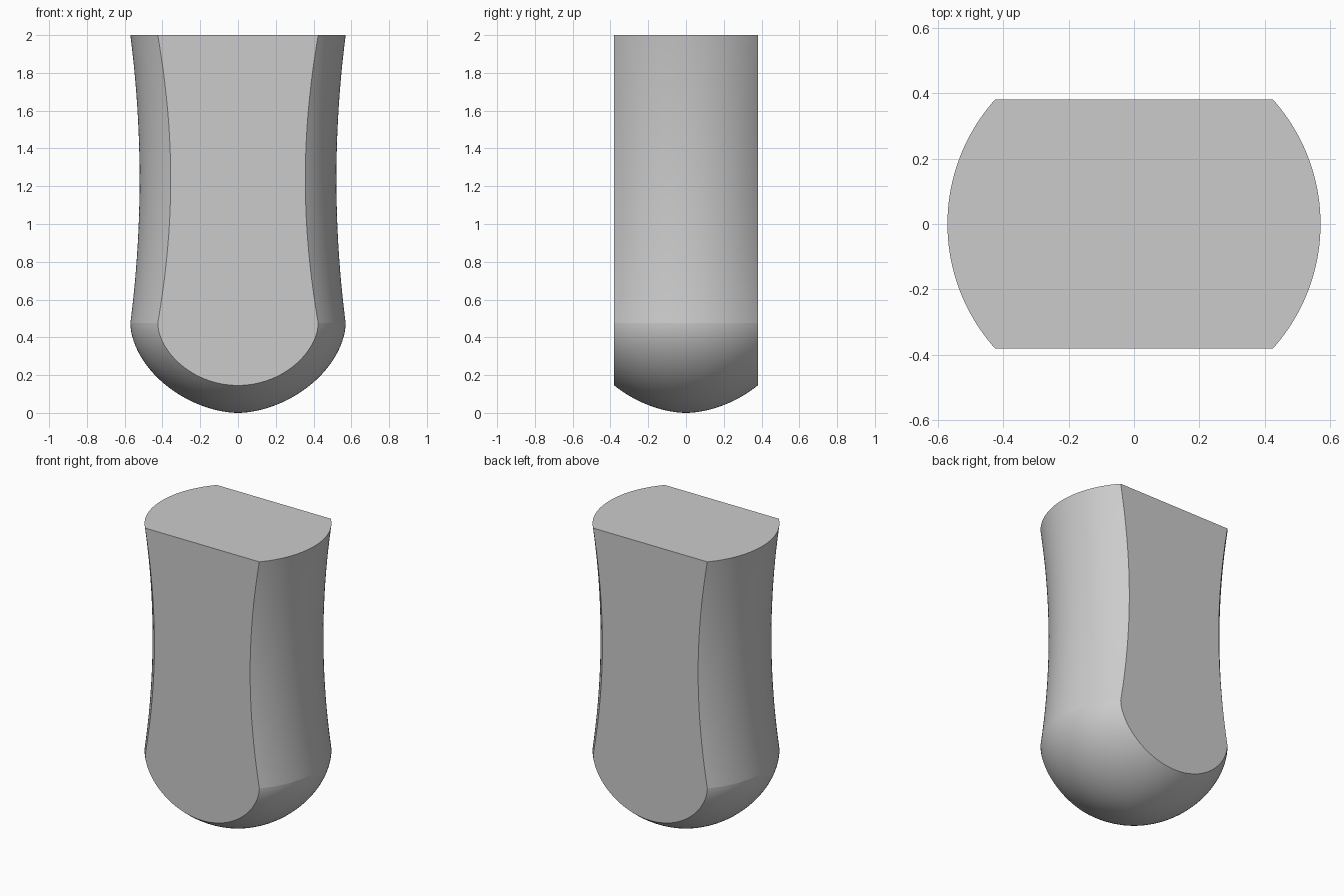
import bpy, bmesh, math
from mathutils import Vector

cube = bpy.data.objects.get("Cube")
if cube:
    bpy.data.objects.remove(cube, do_unlink=True)

HEIGHT, RADIUS, WAIST = 2.0, 0.57, 0.521
DOME, HALF_DEPTH = 0.475, 0.38
STEPS, SEGMENTS = 32, 160

# Profile of the rounded bottom, from the tip up to the rim
profile = []
power = 2 / 1.8
for i in range(STEPS + 1):
    a = math.pi / 2 * i / STEPS
    r = RADIUS * math.sin(a) ** power
    z = DOME * (1 - max(math.cos(a), 0) ** power)
    profile.append((r, z))

# Profile of the waisted shaft, a shallow circular arc
half = (HEIGHT - DOME) / 2
sag = RADIUS - WAIST
arc = (half ** 2 + sag ** 2) / (2 * sag)
for i in range(1, STEPS + 1):
    dz = half * (2 * i / STEPS - 1)
    profile.append((WAIST + arc - math.sqrt(arc ** 2 - dz ** 2), DOME + half + dz))
profile.append((0, HEIGHT))

# Turn the profile around the vertical axis
bm = bmesh.new()
verts = [bm.verts.new((r, 0, z)) for r, z in profile]
edges = [bm.edges.new(pair) for pair in zip(verts, verts[1:])]
bmesh.ops.spin(bm, geom=verts + edges, cent=(0, 0, 0), axis=(0, 0, 1),
               angle=2 * math.pi, steps=SEGMENTS, use_merge=True)
bmesh.ops.remove_doubles(bm, verts=bm.verts[:], dist=1e-5)

# Slice the front and back flat and close the cuts
for side in (-1, 1):
    cut = bmesh.ops.bisect_plane(
        bm, geom=bm.verts[:] + bm.edges[:] + bm.faces[:], dist=1e-6,
        plane_co=(0, side * HALF_DEPTH, 0), plane_no=(0, side, 0), clear_outer=True)
    rim = [e for e in cut["geom_cut"] if isinstance(e, bmesh.types.BMEdge)]
    bmesh.ops.edgeloop_fill(bm, edges=rim)
bmesh.ops.recalc_face_normals(bm, faces=bm.faces[:])

# Merge the flat top into one face
top = [f for f in bm.faces if f.normal.z > 0.99]
bmesh.ops.dissolve_faces(bm, faces=top, use_verts=False)

# Smooth the curved skin, keep the flats and the dome rim crisp
for f in bm.faces:
    f.smooth = abs(f.normal.y) < 0.999 and f.normal.z < 0.99
for e in bm.edges:
    at_rim = all(abs(v.co.z - DOME) < 1e-4 for v in e.verts)
    e.smooth = not at_rim and all(f.smooth for f in e.link_faces)

mesh = bpy.data.meshes.new("rounded_peg")
bm.to_mesh(mesh)
bm.free()
peg = bpy.data.objects.new("rounded_peg", mesh)
bpy.context.collection.objects.link(peg)

# Plain grey material
grey = bpy.data.materials.new("light_grey")
grey.use_nodes = True
colour = (0.6, 0.6, 0.6, 1)
grey.diffuse_color = colour
grey.node_tree.nodes["Principled BSDF"].inputs["Base Color"].default_value = colour
mesh.materials.append(grey)
